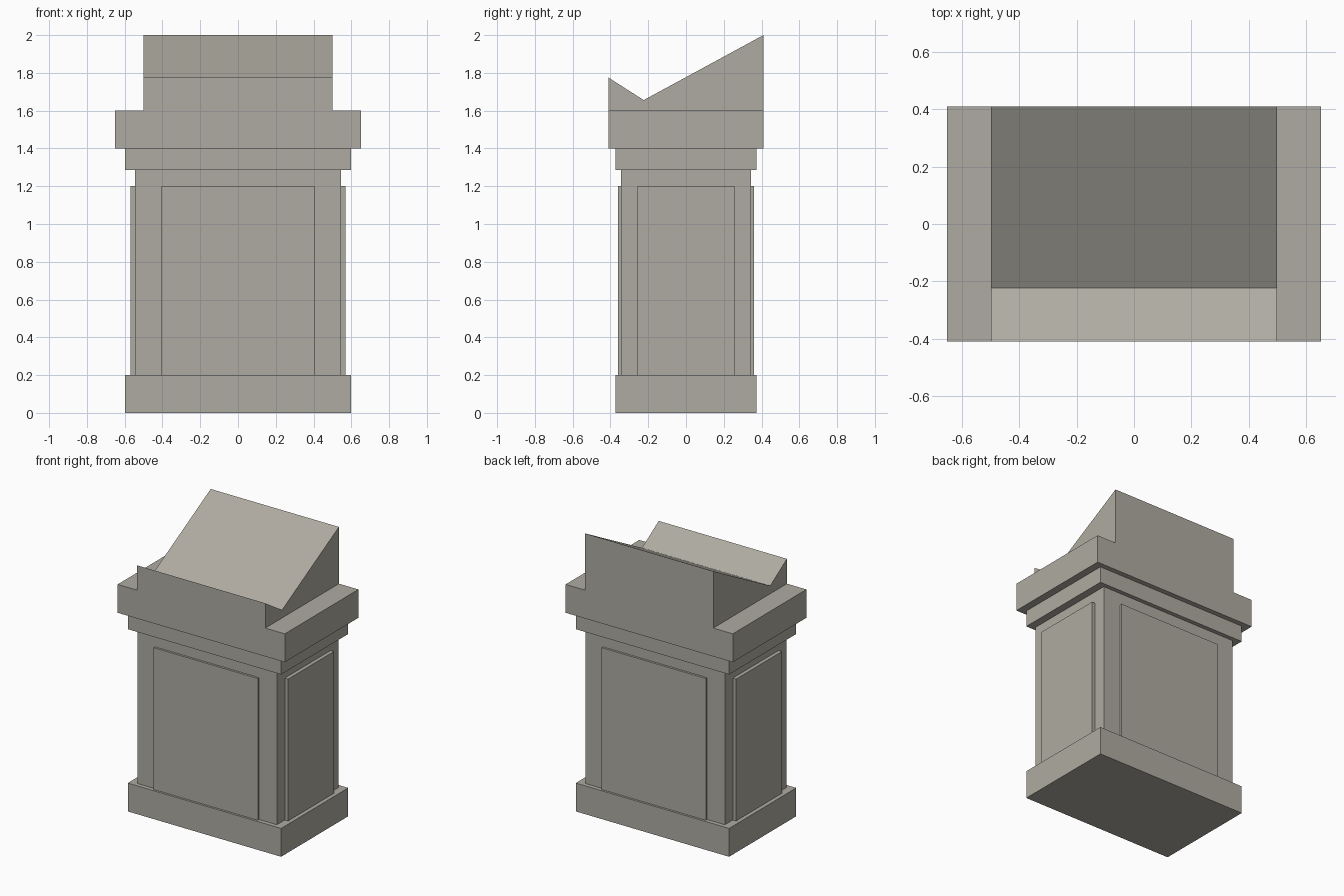
import bpy, bmesh

if "Cube" in bpy.data.objects:
    bpy.data.objects.remove(bpy.data.objects["Cube"])

stone = bpy.data.materials.new("warm_grey_stone")
stone.diffuse_color = (0.43, 0.41, 0.36, 1)
stone.use_nodes = True
stone.node_tree.nodes["Principled BSDF"].inputs["Base Color"].default_value = stone.diffuse_color


def finish(name, bm):
    bmesh.ops.recalc_face_normals(bm, faces=bm.faces)
    mesh = bpy.data.meshes.new(name)
    bm.to_mesh(mesh)
    bm.free()
    mesh.materials.append(stone)
    obj = bpy.data.objects.new(name, mesh)
    bpy.context.collection.objects.link(obj)
    return obj


def block(name, x0, x1, y0, y1, z0, z1):
    bm = bmesh.new()
    bmesh.ops.create_cube(bm, size=1)
    for v in bm.verts:
        v.co = (x1 if v.co.x > 0 else x0,
                y1 if v.co.y > 0 else y0,
                z1 if v.co.z > 0 else z0)
    return finish(name, bm)


# Plinth, shaft and neck moulding
block("plinth", -0.598, 0.598, -0.374, 0.374, 0, 0.2)
block("shaft", -0.544, 0.544, -0.344, 0.344, 0.2, 1.285)
block("neck_moulding", -0.598, 0.598, -0.374, 0.374, 1.285, 1.4)

# Raised panels on all four sides of the shaft
for s, fb, lr in ((-1, "front", "left"), (1, "back", "right")):
    block(fb + "_panel", -0.406, 0.406, *sorted((s * 0.344, s * 0.359)), 0.2, 1.2)
    block(lr + "_panel", *sorted((s * 0.544, s * 0.57)), -0.256, 0.256, 0.2, 1.2)

# Cap with reading desk: T-shaped sections joined front to back,
# the top dipping into the book rest and rising to the back
bm = bmesh.new()
rings = []
for y, top in ((-0.41, 1.775), (-0.224, 1.656), (0.41, 2.0)):
    half = [(0.652, 1.4), (0.652, 1.6), (0.5, 1.6), (0.5, top)]
    outline = half + [(-x, z) for x, z in reversed(half)]
    rings.append([bm.verts.new((x, y, z)) for x, z in outline])
for a, b in zip(rings, rings[1:]):
    n = len(a)
    for i in range(n):
        j = (i + 1) % n
        bm.faces.new((a[i], a[j], b[j], b[i]))
bm.faces.new(rings[0])
bm.faces.new(rings[-1])
bmesh.ops.recalc_face_normals(bm, faces=bm.faces)
bmesh.ops.dissolve_limit(bm, angle_limit=0.01, verts=bm.verts, edges=bm.edges)
finish("cap_and_reading_desk", bm)
